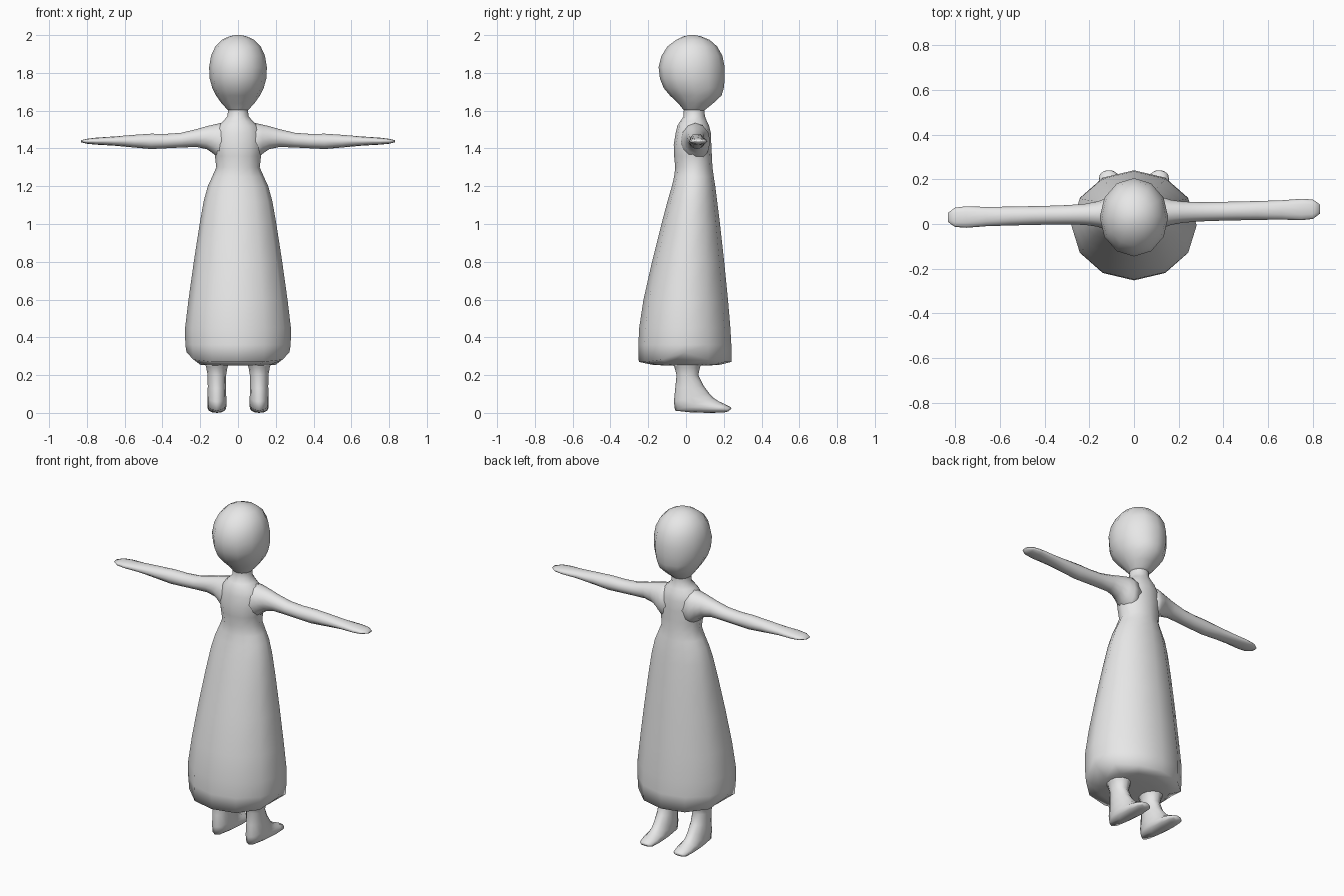
import bpy, bmesh, math
from mathutils import Vector

grey = bpy.data.materials.new("plain grey")
grey.diffuse_color = (0.8, 0.8, 0.8, 1)


def loft(name, rings, sides=12):
    """Skin a tube over elliptical rings given as (centre, half axis, half axis)."""
    bm = bmesh.new()
    loops = []
    for c, u, v in rings:
        c, u, v = Vector(c), Vector(u), Vector(v)
        loops.append([bm.verts.new(c + u * math.cos(2 * math.pi * i / sides)
                                   + v * math.sin(2 * math.pi * i / sides))
                      for i in range(sides)])
    for a, b in zip(loops, loops[1:]):
        for i in range(sides):
            j = (i + 1) % sides
            bm.faces.new((a[i], a[j], b[j], b[i]))
    bm.faces.new(loops[0][::-1])
    bm.faces.new(loops[-1])
    bmesh.ops.recalc_face_normals(bm, faces=bm.faces)
    for f in bm.faces:
        f.smooth = True
    mesh = bpy.data.meshes.new(name)
    bm.to_mesh(mesh)
    bm.free()
    mesh.materials.append(grey)
    ob = bpy.data.objects.new(name, mesh)
    bpy.context.collection.objects.link(ob)
    return ob


def upright(z, w, y0, y1):
    return (0, (y0 + y1) / 2, z), (w, 0, 0), (0, (y1 - y0) / 2, 0)


# Dress and torso up to the neck: height, half width, front y, back y
body = [(0.25, 0.12, -0.10, 0.11), (0.255, 0.20, -0.18, 0.18), (0.27, 0.272, -0.25, 0.24),
        (0.36, 0.279, -0.252, 0.24), (0.45, 0.28, -0.248, 0.235), (0.6, 0.262, -0.225, 0.222),
        (0.8, 0.234, -0.18, 0.202), (1.0, 0.203, -0.13, 0.18), (1.12, 0.182, -0.098, 0.165),
        (1.2, 0.16, -0.075, 0.155), (1.25, 0.137, -0.063, 0.147), (1.3, 0.115, -0.057, 0.14),
        (1.36, 0.122, -0.063, 0.137), (1.42, 0.13, -0.065, 0.134), (1.48, 0.125, -0.055, 0.132),
        (1.52, 0.105, -0.046, 0.122), (1.545, 0.078, -0.03, 0.11), (1.57, 0.056, -0.012, 0.10),
        (1.60, 0.053, -0.012, 0.098), (1.64, 0.053, -0.01, 0.098)]
dress = loft("dress_and_torso", [upright(*r) for r in body])
# Lift the hem at both sides
for v in dress.data.vertices:
    if 0.265 < v.co.z < 0.28:
        v.co.z += 0.05 * (abs(v.co.x) / 0.272) ** 10

# Head
head = [(1.595, 0.045, -0.005, 0.09), (1.61, 0.06, -0.018, 0.108), (1.64, 0.088, -0.042, 0.145),
        (1.68, 0.116, -0.085, 0.188), (1.72, 0.136, -0.118, 0.20), (1.77, 0.15, -0.138, 0.205),
        (1.83, 0.153, -0.145, 0.205), (1.89, 0.143, -0.13, 0.193), (1.94, 0.12, -0.098, 0.165),
        (1.975, 0.085, -0.052, 0.125), (1.993, 0.048, -0.015, 0.08), (2.0, 0.015, 0.018, 0.048)]
loft("head", [upright(*r) for r in head])

# Arms: distance out, half depth, bottom z, top z
arm = [(0.05, 0.075, 1.32, 1.54), (0.10, 0.078, 1.34, 1.533), (0.13, 0.068, 1.372, 1.526),
       (0.165, 0.056, 1.396, 1.518), (0.22, 0.047, 1.408, 1.502), (0.30, 0.043, 1.405, 1.483),
       (0.38, 0.042, 1.401, 1.477), (0.46, 0.042, 1.397, 1.478), (0.55, 0.042, 1.405, 1.472),
       (0.66, 0.043, 1.415, 1.463), (0.75, 0.048, 1.42, 1.457), (0.80, 0.043, 1.425, 1.451),
       (0.832, 0.02, 1.433, 1.443)]
# Legs and feet: heel-side (y, z), toe-side (y, z), half width
leg = [(-0.085, 0.275, 0.095, 0.275, 0.075), (-0.062, 0.245, 0.075, 0.245, 0.057),
       (-0.05, 0.2, 0.065, 0.2, 0.049), (-0.057, 0.13, 0.092, 0.145, 0.048),
       (-0.064, 0.06, 0.122, 0.105, 0.05), (-0.058, 0.012, 0.145, 0.08, 0.05),
       (0.03, 0.002, 0.172, 0.062, 0.05), (0.13, 0.0, 0.205, 0.047, 0.049),
       (0.20, 0.002, 0.235, 0.032, 0.042), (0.225, 0.008, 0.24, 0.022, 0.025)]
for side, s in (("left", -1), ("right", 1)):
    loft(side + "_arm", [((s * x, 0.048 + s * 0.018 * x / 0.8, (z0 + z1) / 2),
                          (0, d, 0), (0, 0, (z1 - z0) / 2)) for x, d, z0, z1 in arm])
    loft(side + "_leg_and_foot", [((s * 0.112, (y0 + y1) / 2, (z0 + z1) / 2),
                                   (w, 0, 0), (0, (y1 - y0) / 2, (z1 - z0) / 2))
                                  for y0, z0, y1, z1, w in leg])
